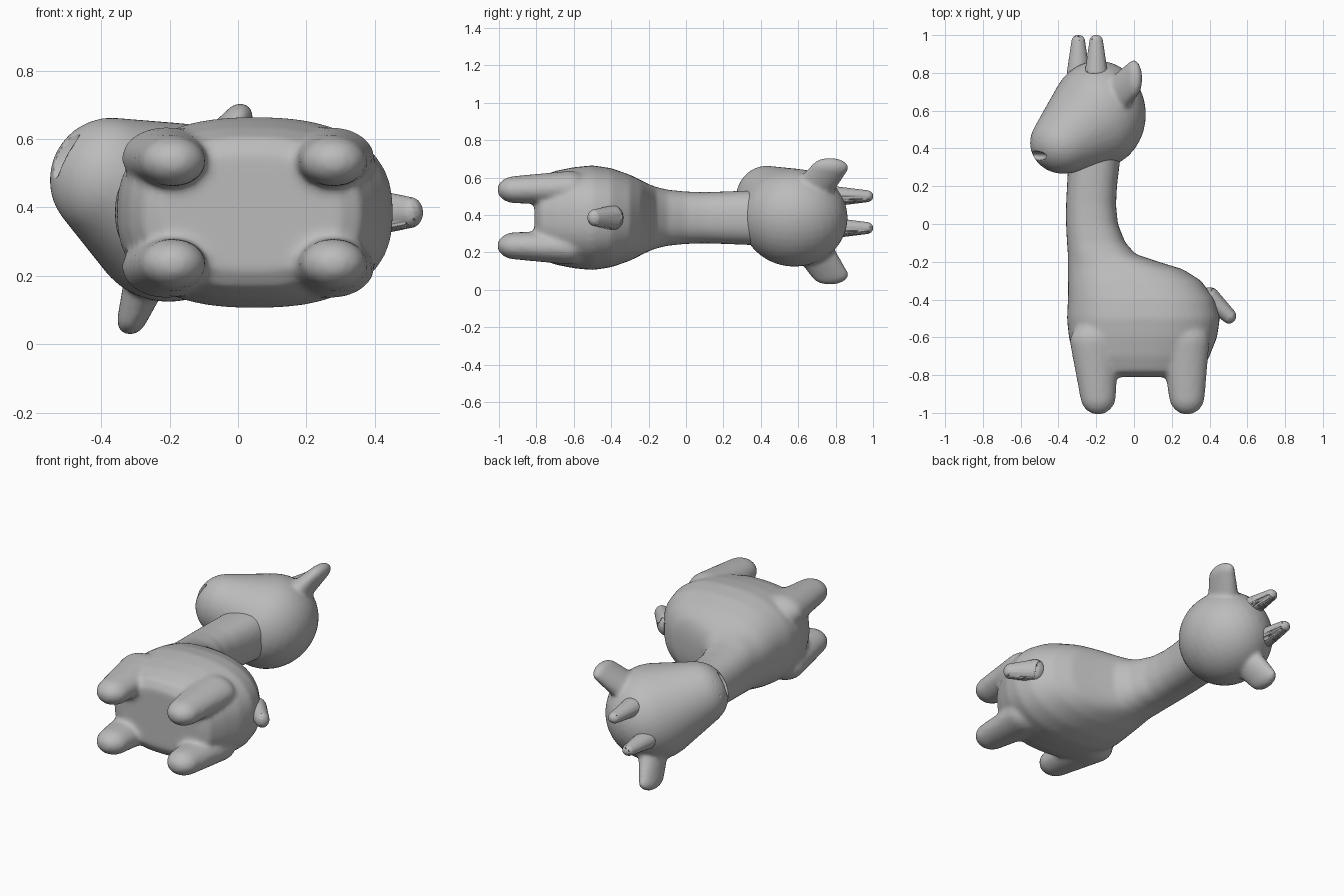
import bpy, bmesh, math
from mathutils import Vector, Matrix

cube = bpy.data.objects.get("Cube")
if cube:
    bpy.data.objects.remove(cube, do_unlink=True)

grey = bpy.data.materials.new("plain_grey")
grey.use_nodes = True
COLOR = (0.5, 0.5, 0.5, 1)
grey.diffuse_color = COLOR
grey.node_tree.nodes["Principled BSDF"].inputs["Base Color"].default_value = COLOR

MID = 0.385                                       # middle of the body's width
FACE = Vector((-0.88, 0, 0.47)).normalized()      # where the head looks
SIDE = Vector((0.47, 0, 0.88)).normalized()       # from ear to ear
UP = Vector((0, 1, 0))


def ball(bm, centre, radii, axes=(Vector((1, 0, 0)), UP, Vector((0, 0, 1)))):
    """Ellipsoid with its radii along the given axes."""
    basis = Matrix([a * r for a, r in zip(axes, radii)]).transposed().to_4x4()
    return bmesh.ops.create_uvsphere(bm, u_segments=32, v_segments=20, radius=1,
                                     matrix=Matrix.Translation(centre) @ basis)["verts"]


def limb(bm, *ends):
    """Convex skin around two or more (centre, radii, axes) ellipsoids."""
    verts = []
    for end in ends:
        verts += ball(bm, *end)
    hull = bmesh.ops.convex_hull(bm, input=verts)
    bmesh.ops.delete(bm, geom=[v for v in hull["geom_interior"]
                               if isinstance(v, bmesh.types.BMVert)], context="VERTS")


def loft(bm, rings, power, segments=48):
    """Rounded-box rings (y, x min, x max, half width) joined along y."""
    loops = []
    for y, x0, x1, half in rings:
        loop = []
        for i in range(segments):
            a = 2 * math.pi * i / segments
            c, s = math.cos(a), math.sin(a)
            x = (x0 + x1) / 2 + (x1 - x0) / 2 * math.copysign(abs(c) ** power, c)
            z = MID + half * math.copysign(abs(s) ** power, s)
            loop.append(bm.verts.new((x, y, z)))
        loops.append(loop)
    for a, b in zip(loops, loops[1:]):
        for i in range(segments):
            j = (i + 1) % segments
            bm.faces.new((a[i], a[j], b[j], b[i]))
    bm.faces.new(loops[0])
    bm.faces.new(loops[-1])


def finish(bm, name, voxel=None, smooth=0):
    bmesh.ops.recalc_face_normals(bm, faces=bm.faces)
    mesh = bpy.data.meshes.new(name)
    bm.to_mesh(mesh)
    bm.free()
    obj = bpy.data.objects.new(name, mesh)
    bpy.context.collection.objects.link(obj)
    mesh.materials.append(grey)
    mesh.shade_smooth()
    if voxel:
        mod = obj.modifiers.new("blend", "REMESH")
        mod.mode, mod.voxel_size, mod.use_smooth_shade = "VOXEL", voxel, True
        mod = obj.modifiers.new("soften", "SMOOTH")
        mod.factor, mod.iterations = 0.5, smooth
    return obj


# Body, neck and legs in one skin
bm = bmesh.new()
loft(bm, [(-0.81, -0.22, 0.30, 0.17), (-0.78, -0.28, 0.36, 0.22),
          (-0.70, -0.32, 0.40, 0.25), (-0.60, -0.345, 0.44, 0.27),
          (-0.50, -0.355, 0.455, 0.28), (-0.40, -0.35, 0.43, 0.265),
          (-0.30, -0.35, 0.355, 0.23), (-0.24, -0.35, 0.26, 0.20),
          (-0.20, -0.35, 0.13, 0.18), (-0.16, -0.35, 0.01, 0.165),
          (-0.10, -0.355, -0.045, 0.15), (0, -0.36, -0.085, 0.14),
          (0.10, -0.36, -0.095, 0.137), (0.20, -0.355, -0.09, 0.14),
          (0.45, -0.34, -0.06, 0.15)], power=0.82)
for x, lean in ((-0.19, 0.02), (0.28, 0.01)):
    for side in (-1, 1):
        limb(bm, ((x, -0.91, MID + side * 0.15), (0.095, 0.1, 0.073)),
             ((x - lean, -0.62, MID + side * 0.16), (0.13, 0.1, 0.09)))
finish(bm, "body", 0.013, 9)

# Head with muzzle and ears, turned toward the upper side
bm = bmesh.new()
head_axes = (FACE, UP, SIDE)
skull = Vector((-0.19, 0.58, 0.385))
limb(bm, (skull, (0.25, 0.285, 0.265), head_axes),
     (skull + FACE * 0.21 - UP * 0.15, (0.175, 0.165, 0.18), head_axes))
for side in (-1, 1):
    limb(bm, (skull + SIDE * side * 0.2 - FACE * 0.02 + UP * 0.11, (0.065, 0.11, 0.06), head_axes),
         (skull + SIDE * side * 0.325 - FACE * 0.04 + UP * 0.19, (0.043, 0.1, 0.055), head_axes))
head = finish(bm, "head", 0.012, 8)

# Open mouth and two nostrils cut into the muzzle
bm = bmesh.new()
muzzle = skull + FACE * 0.375 - UP * 0.22
ball(bm, muzzle, (0.05, 0.026, 0.085), head_axes)
for side in (-1, 1):
    ball(bm, muzzle + UP * 0.09 + SIDE * side * 0.045 + FACE * 0.015, (0.015, 0.011, 0.014), head_axes)
cutter = finish(bm, "mouth_cutter")
cutter.hide_render = True
cutter.hide_set(True)
cut = head.modifiers.new("mouth", "BOOLEAN")
cut.operation, cut.object, cut.solver = "DIFFERENCE", cutter, "EXACT"

# Horns
for name, tip in (("left_horn", (-0.2, 0.965, 0.5)), ("right_horn", (-0.295, 0.965, 0.33))):
    bm = bmesh.new()
    limb(bm, (tip, (0.036, 0.036, 0.032)),
         (Vector(tip) - UP * 0.16, (0.06, 0.04, 0.052)))
    finish(bm, name)

# Tail
bm = bmesh.new()
limb(bm, ((0.40, -0.39, MID), (0.055, 0.055, 0.066)),
     ((0.503, -0.487, MID), (0.038, 0.04, 0.045)))
finish(bm, "tail")
